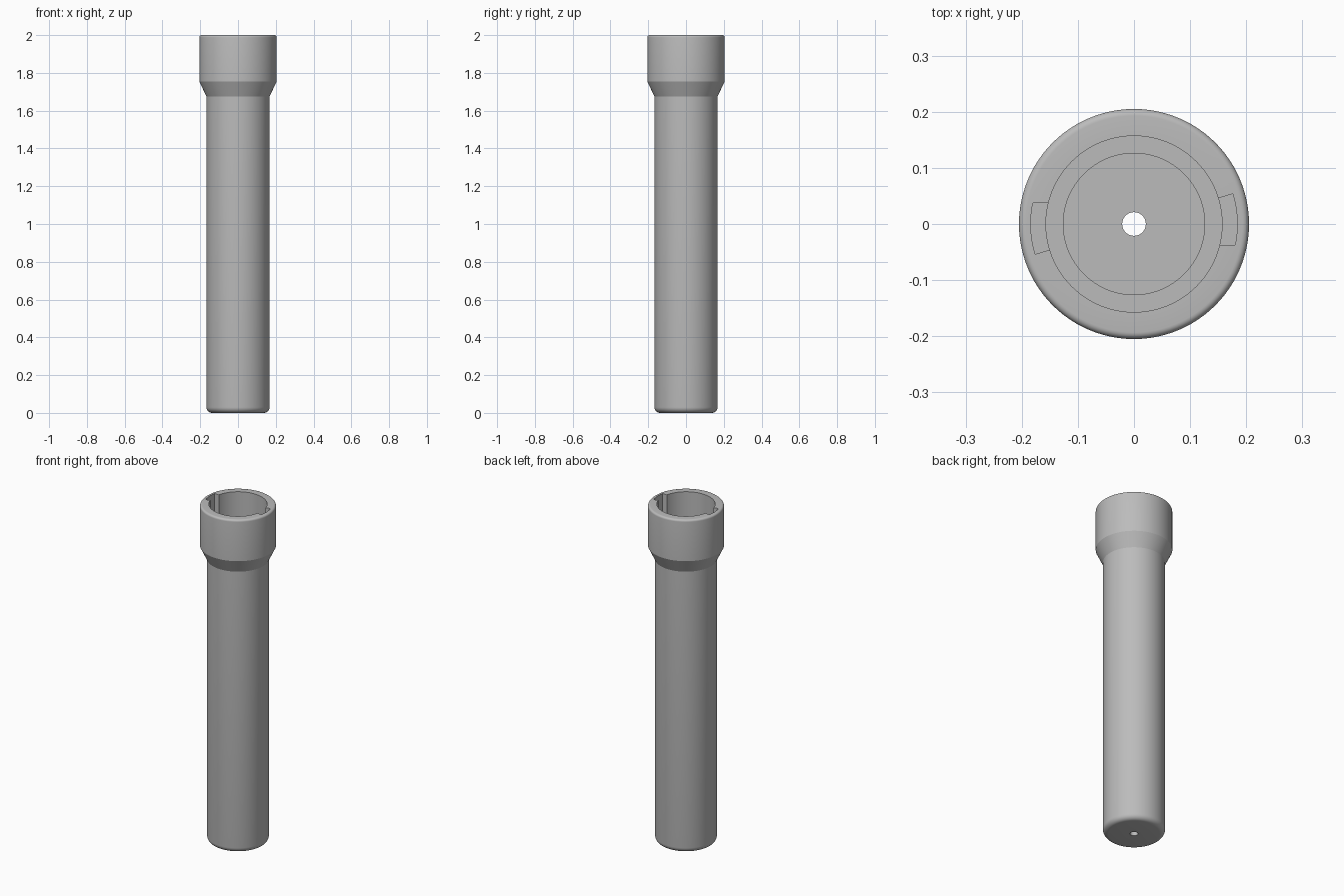
import bpy, bmesh, math
from mathutils import Matrix, Vector

cube = bpy.data.objects.get("Cube")
if cube:
    bpy.data.objects.remove(cube, do_unlink=True)

grey = bpy.data.materials.new("plain grey")
grey.use_nodes = True
colour = (0.5, 0.5, 0.5, 1)
grey.diffuse_color = colour
grey.node_tree.nodes["Principled BSDF"].inputs["Base Color"].default_value = colour


def finish(name, bm):
    bmesh.ops.recalc_face_normals(bm, faces=bm.faces)
    mesh = bpy.data.meshes.new(name)
    bm.to_mesh(mesh)
    bm.free()
    mesh.materials.append(grey)
    ob = bpy.data.objects.new(name, mesh)
    bpy.context.collection.objects.link(ob)
    return ob


def fillet(r, z, size, start, steps=6):
    """Quarter arc around (r, z), in degrees from start."""
    angles = [math.radians(start + 90 * i / steps) for i in range(steps + 1)]
    return [(r + size * math.cos(a), z + size * math.sin(a)) for a in angles]


# Tube: closed wall section turned around the z axis
BODY, HEAD, BORE, MOUTH, HOLE = 0.167, 0.205, 0.126, 0.157, 0.021
section = [(HOLE, 0)]
section += fillet(BODY - 0.03, 0.03, 0.03, -90)
section += [(BODY, 1.675), (HEAD, 1.755)]
section += fillet(HEAD - 0.012, 1.988, 0.012, 0)
section += [(MOUTH, 2), (MOUTH, 1.75), (BORE, 1.75), (BORE, 0.04), (HOLE, 0.04)]

bm = bmesh.new()
verts = [bm.verts.new((r, 0, z)) for r, z in section]
edges = [bm.edges.new((a, b)) for a, b in zip(verts, verts[1:] + verts[:1])]
bmesh.ops.spin(bm, geom=verts + edges, cent=(0, 0, 0), axis=(0, 0, 1),
               angle=math.tau, steps=96, use_merge=True)
bmesh.ops.remove_doubles(bm, verts=bm.verts, dist=0.00001)
tube = finish("tube", bm)

# Two key slots in the mouth, half a turn apart
SLOT_R, LOW, HIGH = 0.184, math.radians(-11.6), math.radians(17)
outline = [(0.14, SLOT_R * math.sin(LOW))]
for i in range(13):
    a = LOW + (HIGH - LOW) * i / 12
    outline.append((SLOT_R * math.cos(a), SLOT_R * math.sin(a)))
outline.append((0.14, 0.14 * math.tan(HIGH)))

bm = bmesh.new()
for turn in (0, math.pi):
    spin = Matrix.Rotation(turn, 3, "Z")
    face = bm.faces.new([bm.verts.new(spin @ Vector((x, y, 1.76))) for x, y in outline])
    top = bmesh.ops.extrude_face_region(bm, geom=[face])["geom"]
    bmesh.ops.translate(bm, vec=(0, 0, 0.3),
                        verts=[g for g in top if isinstance(g, bmesh.types.BMVert)])
cutter = finish("slot_cutter", bm)
cutter.hide_render = True

cut = tube.modifiers.new("key slots", "BOOLEAN")
cut.operation = "DIFFERENCE"
cut.solver = "EXACT"
cut.object = cutter

# Apply the cut, then shade smooth with crisp edges
bpy.ops.object.select_all(action="DESELECT")
tube.select_set(True)
bpy.context.view_layer.objects.active = tube
bpy.ops.object.modifier_apply(modifier=cut.name)
bpy.data.objects.remove(cutter, do_unlink=True)
bpy.ops.object.shade_smooth_by_angle(angle=math.radians(25))
